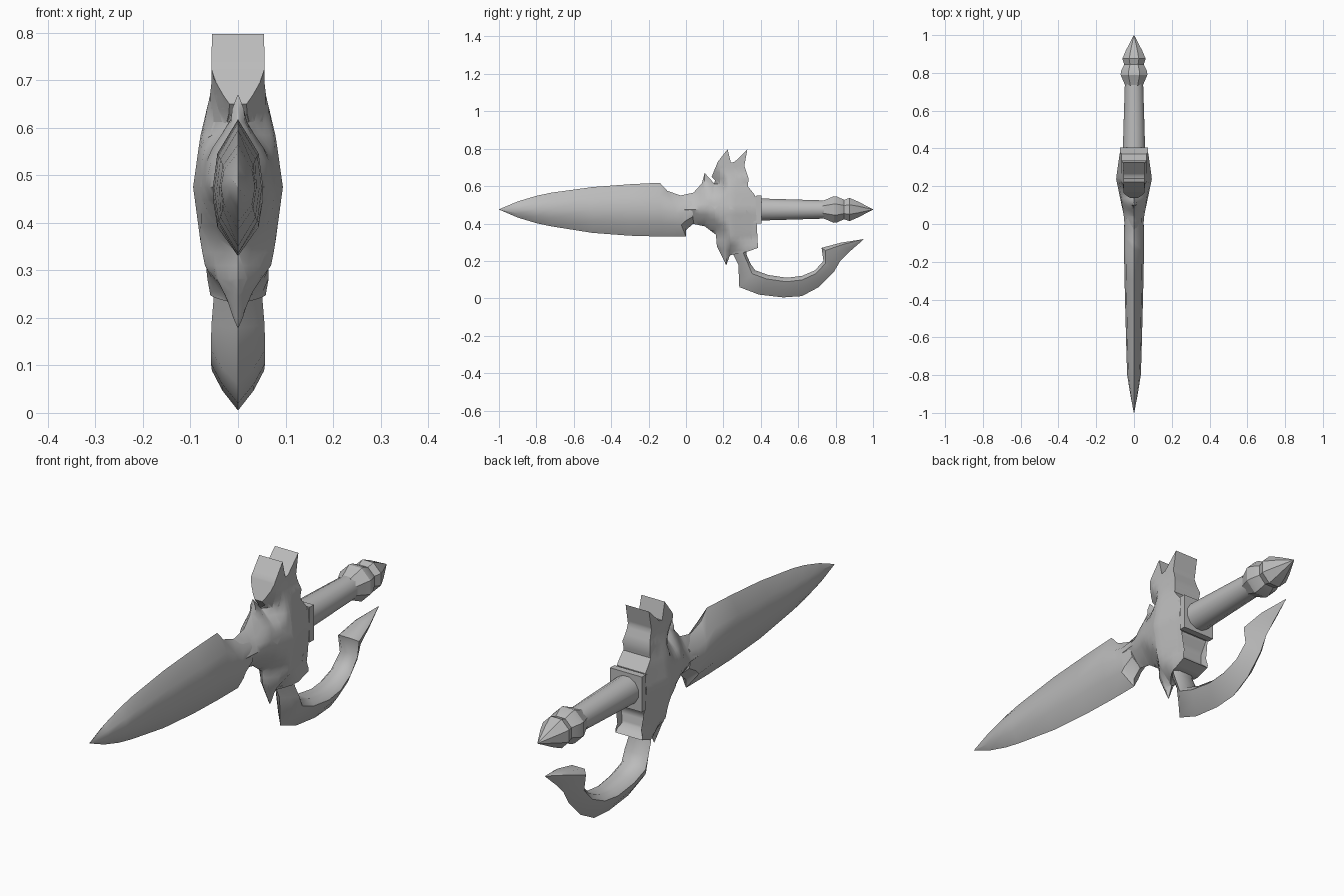
import bpy, bmesh, math
from mathutils import Vector, Matrix
from mathutils.geometry import intersect_point_line

cube = bpy.data.objects.get("Cube")
if cube:
    bpy.data.objects.remove(cube)

steel = bpy.data.materials.new("grey steel")
steel.use_nodes = True
GREY = (0.5, 0.5, 0.5, 1)
steel.diffuse_color = GREY
steel.node_tree.nodes["Principled BSDF"].inputs["Base Color"].default_value = GREY


def finish(bm, name, angle=35):
    bmesh.ops.remove_doubles(bm, verts=bm.verts, dist=0.0005)
    bmesh.ops.recalc_face_normals(bm, faces=bm.faces)
    mesh = bpy.data.meshes.new(name)
    bm.to_mesh(mesh)
    bm.free()
    mesh.materials.append(steel)
    ob = bpy.data.objects.new(name, mesh)
    bpy.context.collection.objects.link(ob)
    bpy.ops.object.select_all(action='DESELECT')
    ob.select_set(True)
    bpy.context.view_layer.objects.active = ob
    bpy.ops.object.shade_smooth_by_angle(angle=math.radians(angle))
    return ob


def skin(bm, rings):
    loops = [[bm.verts.new(p) for p in ring] for ring in rings]
    n = len(loops[0])
    for a, b in zip(loops, loops[1:]):
        for i in range(n):
            j = (i + 1) % n
            bm.faces.new((a[i], a[j], b[j], b[i]))
    bm.faces.new(loops[0])
    bm.faces.new(loops[-1])


def loft(name, stations, section, angle=35):
    """Stations: (low y, low z, high y, high z, half width)."""
    half = section + [(t, -w) for t, w in reversed(section) if w]
    rings = []
    for y0, z0, y1, z1, hw in stations:
        rings.append([(w * hw, y0 + (y1 - y0) * t, z0 + (z1 - z0) * t)
                      for t, w in half])
    bm = bmesh.new()
    skin(bm, rings)
    return finish(bm, name, angle)


# Leaf-shaped blade with a notched heel
loft("blade", [
    (-1, .475, -1, .476, .001), (-.9, .432, -.9, .518, .02),
    (-.8, .402, -.8, .548, .036), (-.72, .385, -.72, .565, .039),
    (-.5, .35, -.5, .595, .045), (-.3, .335, -.3, .61, .05),
    (-.13, .33, -.14, .618, .053), (0, .33, -.1, .575, .053),
    (0, .365, -.03, .55, .052), (.04, .4, .03, .55, .05)],
    [(0, 0), (.25, .82), (.5, 1), (.75, .82), (1, 0)])

# Hooked knuckle guard with a sharp outer edge
loft("hook", [
    (.22, .32, .31, .32, .045), (.25, .24, .325, .23, .052),
    (.28, .18, .345, .185, .056), (.285, .06, .37, .15, .057),
    (.39, .02, .44, .125, .057), (.52, .005, .54, .11, .055),
    (.62, .012, .62, .12, .052), (.71, .06, .69, .15, .046),
    (.79, .14, .735, .2, .042), (.825, .2, .725, .27, .05),
    (.875, .25, .83, .298, .035), (.95, .315, .945, .316, .001)],
    [(0, 0), (.4, .6), (.8, 1), (1, .6)], 45)

# Guard outline: sharp front edges, then the flat-edged winglets behind
upper_edge = [(.2, .58), (.15, .615), (.1, .67), (.085, .615), (.04, .565), (-.03, .55)]
lower_edge = [(-.03, .4), (.03, .4), (.1, .385), (.16, .34), (.165, .28), (.215, .177),
              (.235, .23)]
back_edge = [(.26, .25), (.33, .25), (.385, .27), (.35, .3), (.34, .35), (.365, .4),
             (.37, .55), (.33, .6), (.335, .64), (.312, .71), (.328, .795), (.26, .73),
             (.24, .725), (.222, .797), (.17, .73), (.137, .65)]


def lerp_table(v, table):
    for (a, p), (b, q) in zip(table, table[1:]):
        if v <= b:
            return p + (q - p) * max(0, (v - a) / (b - a))
    return table[-1][1]


def edge_distance(p, path):
    best = 9
    for a, b in zip(path, path[1:]):
        a, b = Vector((0, *a)), Vector((0, *b))
        q, t = intersect_point_line(p, a, b)
        q = a.lerp(b, min(1, max(0, t)))
        best = min(best, (p - q).length)
    return best


def guard_thickness(p):
    by_z = lerp_table(p.z, [(.18, .052), (.26, .06), (.35, .078), (.475, .095),
                            (.58, .08), (.68, .056), (.8, .055)])
    by_y = lerp_table(p.y, [(-.03, .5), (.05, .58), (.24, 1), (.37, .8)])
    if p.z > .62 or p.z < .3:
        by_y = 1
    d = min(edge_distance(p, upper_edge[1:]), edge_distance(p, lower_edge))
    return by_z * by_y * min(1, d / .075) ** .75


bm = bmesh.new()
bm.faces.new([bm.verts.new((0, y, z)) for y, z in upper_edge + lower_edge + back_edge])
bmesh.ops.triangulate(bm, faces=bm.faces)
for axis, start, count in ((1, -.01, 14), (2, .2, 22)):
    for i in range(count):
        co, no = Vector(), Vector()
        co[axis], no[axis] = start + i * .0275, 1
        bmesh.ops.bisect_plane(bm, geom=bm.verts[:] + bm.edges[:] + bm.faces[:],
                               plane_co=co, plane_no=no, dist=.0005)
# Give the flat outline its thickness on both sides and wall the rim
rim = [e.verts[:] for e in bm.edges if e.is_boundary]
left = bm.verts[:]
faces = [f.verts[:] for f in bm.faces]
right = {}
for v in left:
    h = guard_thickness(v.co)
    right[v] = bm.verts.new((-h, v.co.y, v.co.z))
    v.co.x = h
for f in faces:
    bm.faces.new([right[v] for v in reversed(f)])
for a, b in rim:
    bm.faces.new((a, b, right[b], right[a]))
finish(bm, "guard", 40)


# Grip and pommel turned around the long axis
def turned(name, profile, sides, angle=35):
    bm = bmesh.new()
    skin(bm, [[(r * math.cos((i + .5) * math.tau / sides), y,
                .475 + r * math.sin((i + .5) * math.tau / sides))
               for i in range(sides)] for y, r in profile])
    return finish(bm, name, angle)


turned("grip", [(.33, .063), (.4, .061), (.75, .05)], 12)
turned("pommel", [(.73, .05), (.745, .056), (.79, .077), (.81, .074), (.845, .056),
                  (.875, .067), (.92, .046), (1, .001)], 8, 30)

# Square collar with a raised rim
for name, y, depth, size in (("collar", .368, .05, .14), ("collar_rim", .39, .028, .15)):
    bm = bmesh.new()
    bmesh.ops.create_cube(bm, size=1, matrix=Matrix.Translation((0, y, .475))
                          @ Matrix.Diagonal((size, depth, size, 1)))
    finish(bm, name)
